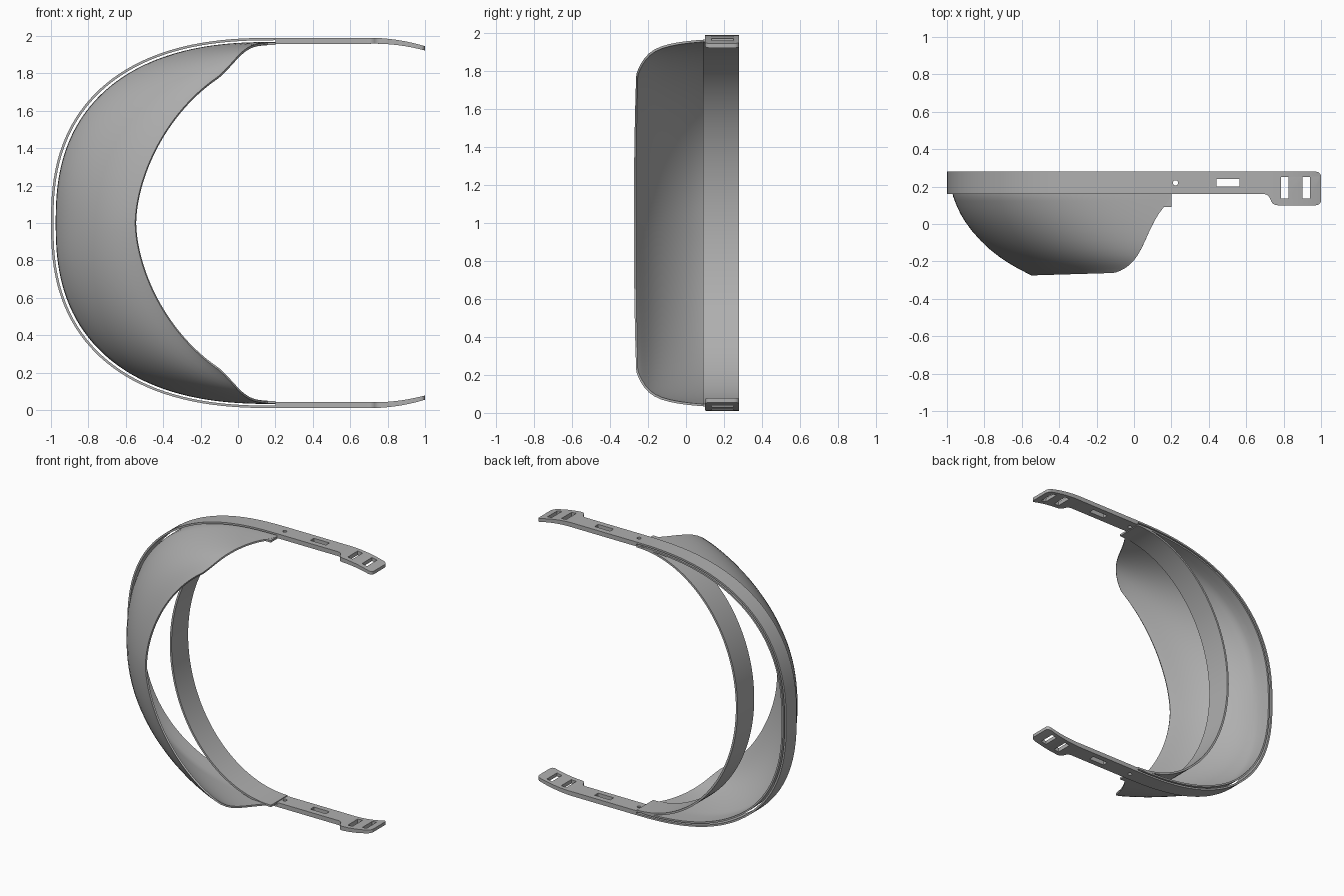
import bpy, bmesh, math

if "Cube" in bpy.data.objects:
    bpy.data.objects.remove(bpy.data.objects["Cube"], do_unlink=True)

grey = bpy.data.materials.new("mid_grey")
grey.use_nodes = True
colour = (0.43, 0.43, 0.43, 1)
grey.diffuse_color = colour
grey.node_tree.nodes["Principled BSDF"].inputs["Base Color"].default_value = colour

CX = 0.2      # where the curved front meets the straight arms
MID = 1.0     # height of the symmetry plane


def finish(ob):
    """Apply the modifiers, colour the part and smooth it with sharp edges."""
    bpy.ops.object.select_all(action='DESELECT')
    ob.select_set(True)
    bpy.context.view_layer.objects.active = ob
    bpy.ops.object.convert(target='MESH')
    ob.data.materials.clear()
    ob.data.materials.append(grey)
    bpy.ops.object.shade_smooth_by_angle(angle=math.radians(35))


def add_object(name, mesh):
    ob = bpy.data.objects.new(name, mesh)
    bpy.context.collection.objects.link(ob)
    ob.location.z = MID
    return ob


def curved_shell(name, rows, thickness, columns=72, smooth=0):
    """Loft half-superellipses; rows hold depth, x radius, z radius, power, end x."""
    bm = bmesh.new()
    grid = []
    for y, a, b, n, end in rows:
        limit = math.acos(((CX - end) / a) ** (n / 2))
        tilt = 0.03 * min(1, max(0, (-0.1 - y) / 0.17))
        line = []
        for i in range(columns + 1):
            t = limit * (2 * i / columns - 1)
            x = CX - a * max(0, math.cos(t)) ** (2 / n)
            z = math.copysign(b * abs(math.sin(t)) ** (2 / n), t)
            line.append(bm.verts.new((x, y + tilt * (x + 0.55), z)))
        grid.append(line)
    for top, low in zip(grid, grid[1:]):
        for i in range(columns):
            bm.faces.new((low[i], low[i + 1], top[i + 1], top[i]))
    mesh = bpy.data.meshes.new(name)
    bm.to_mesh(mesh)
    bm.free()
    ob = add_object(name, mesh)
    if smooth:
        ob.modifiers.new("smooth", 'SUBSURF').levels = smooth
    wall = ob.modifiers.new("wall", 'SOLIDIFY')
    wall.thickness = thickness
    wall.offset = -1
    finish(ob)


def rounded(corners):
    """Round each (x, y, radius) corner of a polygon."""
    pts = []
    for i, (x, y, r) in enumerate(corners):
        if r == 0:
            pts.append((x, y))
            continue
        ends = []
        for j in (i - 1, (i + 1) % len(corners)):
            dx, dy = corners[j][0] - x, corners[j][1] - y
            d = math.hypot(dx, dy)
            ends.append((x + dx / d * r, y + dy / d * r))
        for k in range(6):
            t = k / 5
            pts.append(tuple((1 - t) ** 2 * p + 2 * t * (1 - t) * q + t * t * s
                             for p, q, s in zip(ends[0], (x, y), ends[1])))
    return pts


def box(x0, x1, y0, y1):
    return [(x0, y0), (x1, y0), (x1, y1), (x0, y1)]


# Outer band round the front
curved_shell("outer_band", [(y, 1.2, 0.99, 2.45, CX) for y in (0.28, 0.16)], 0.013)

# Inner head band, wider and more tightly curved
curved_shell("inner_band", [(y, 0.81, 0.966, 2.0, CX) for y in (0.28, 0.09)], 0.014)

# Visor, curling inwards towards its front rim
curved_shell("visor", [
    (0.28, 1.175, 0.968, 2.45, 0.2),
    (0.16, 1.175, 0.968, 2.45, 0.2),
    (0.13, 1.16, 0.967, 2.4, 0.195),
    (0.06, 1.135, 0.964, 2.3, 0.13),
    (-0.04, 1.07, 0.957, 2.15, 0.08),
    (-0.14, 0.97, 0.945, 2.0, 0.04),
    (-0.21, 0.87, 0.928, 1.87, 0.0),
    (-0.255, 0.785, 0.905, 1.78, -0.05),
    (-0.275, 0.75, 0.895, 1.75, -0.1)], 0.012, smooth=1)

# Straight arms with strap slots, a window and a pin hole
outline = rounded([(CX, 0.16, 0), (0.72, 0.16, 0.03), (0.74, 0.1, 0.03),
                   (1, 0.1, 0.03), (1, 0.28, 0.03), (CX, 0.28, 0)])
pin = [(0.222 + 0.014 * math.cos(k * math.pi / 8),
        0.22 + 0.014 * math.sin(k * math.pi / 8)) for k in range(16)]
holes = [box(0.785, 0.825, 0.135, 0.25), box(0.9, 0.94, 0.135, 0.25),
         box(0.44, 0.565, 0.2, 0.24), pin]
curve = bpy.data.curves.new("arm_outline", 'CURVE')
curve.dimensions = '2D'
curve.fill_mode = 'BOTH'
curve.extrude = 0.5
for loop in [outline] + holes:
    spline = curve.splines.new('POLY')
    spline.points.add(len(loop) - 1)
    for point, (x, y) in zip(spline.points, loop):
        point.co = (x, y, 0, 1)
    spline.use_cyclic_u = True
arms = add_object("arms", curve)
finish(arms)

# Bend the arm tips inwards and thin them
bm = bmesh.new()
bm.from_mesh(arms.data)
bmesh.ops.remove_doubles(bm, verts=bm.verts, dist=0.0005)
for k in range(14):
    bmesh.ops.bisect_plane(bm, geom=bm.verts[:] + bm.edges[:] + bm.faces[:],
                           plane_co=(0.7 + k * 0.022, 0, 0), plane_no=(1, 0, 0))
for v in bm.verts:
    past = max(0, v.co.x - 0.7)
    thick = 0.032 - 0.03 * past
    v.co.z = 0.99 - 0.5 * past ** 2 - thick * (0.5 - v.co.z)
bmesh.ops.recalc_face_normals(bm, faces=bm.faces)
bm.to_mesh(arms.data)
bm.free()
mirror = arms.modifiers.new("mirror", 'MIRROR')
mirror.use_axis = (False, False, True)
finish(arms)
